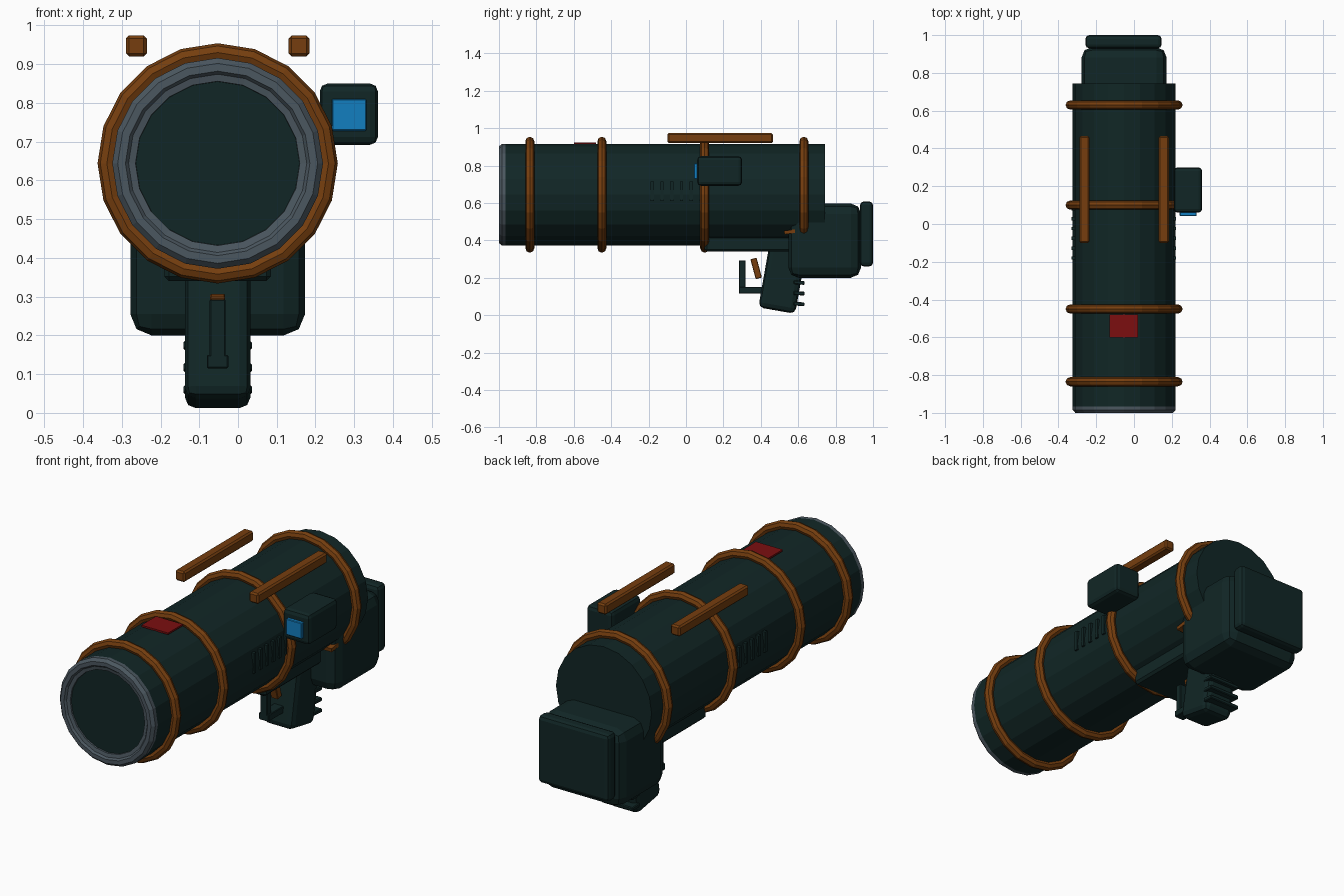
import bpy, bmesh, math
from mathutils import Matrix, Vector

if "Cube" in bpy.data.objects:
    bpy.data.objects.remove(bpy.data.objects["Cube"])

CX, CZ, SIDES = -0.0525, 0.644, 20      # barrel axis and facet count


def mat(name, rgb):
    m = bpy.data.materials.new(name)
    m.diffuse_color = (*rgb, 1)
    m.use_nodes = True
    m.node_tree.nodes["Principled BSDF"].inputs["Base Color"].default_value = m.diffuse_color
    return m


DARK = mat("dark green", (0.0055, 0.0195, 0.019))
ORANGE = mat("burnt orange", (0.18, 0.048, 0.0045))
STEEL = mat("steel grey", (0.07, 0.095, 0.115))
BLUE = mat("screen blue", (0.006, 0.21, 0.53))
RED = mat("label red", (0.2, 0.0045, 0.005))


def finish(name, bm, material):
    bmesh.ops.recalc_face_normals(bm, faces=bm.faces)
    me = bpy.data.meshes.new(name)
    bm.to_mesh(me)
    bm.free()
    me.materials.append(material)
    ob = bpy.data.objects.new(name, me)
    bpy.context.collection.objects.link(ob)
    return ob


def box(name, x, y, z, material, bevel=0.0, segments=2, tilt=0.0):
    """Box from (min, max) ranges, tilted about x in degrees."""
    lo, hi = Vector((x[0], y[0], z[0])), Vector((x[1], y[1], z[1]))
    bm = bmesh.new()
    bmesh.ops.create_cube(bm, size=1, matrix=Matrix.Diagonal((*(hi - lo), 1)))
    if bevel:
        bmesh.ops.bevel(bm, geom=bm.edges[:], offset=bevel, segments=segments,
                        profile=0.5, affect='EDGES')
    bm.transform(Matrix.Translation((lo + hi) / 2)
                 @ Matrix.Rotation(math.radians(tilt), 4, 'X'))
    return finish(name, bm, material)


def lathe(name, profile, material, closed=False):
    """Revolve (radius, y) points about the barrel axis."""
    bm = bmesh.new()
    rings = []
    for r, y in profile:
        rings.append([bm.verts.new((CX + r * math.sin(2 * math.pi * i / SIDES), y,
                                    CZ + r * math.cos(2 * math.pi * i / SIDES)))
                      for i in range(SIDES)])
    pairs = list(zip(rings, rings[1:]))
    if closed:
        pairs.append((rings[-1], rings[0]))
    else:
        bm.faces.new(rings[0])
        bm.faces.new(rings[-1])
    for a, b in pairs:
        for i in range(SIDES):
            j = (i + 1) % SIDES
            bm.faces.new((a[i], a[j], b[j], b[i]))
    return finish(name, bm, material)


# Barrel tube and muzzle
lathe("barrel", [(0.205, -0.975), (0.272, -0.965), (0.272, 0.743)], DARK)
lathe("muzzle_rim", [(0.272, -0.964), (0.272, -0.985), (0.258, -1.0), (0.238, -1.0),
                     (0.23, -0.99), (0.212, -0.986), (0.21, -0.964)], STEEL, closed=True)
lathe("muzzle_disc", [(0.213, -0.978), (0.213, -0.968)], DARK)

# Orange bands around the barrel
for n, y in enumerate((-0.835, -0.45, 0.10, 0.63)):
    lathe(f"band_{n + 1}",
          [(0.286 + 0.024 * math.cos(k * math.pi / 4), y + 0.024 * math.sin(k * math.pi / 4))
           for k in range(8)], ORANGE, closed=True)

# Parts mirrored about the barrel axis: top rails and side vents
for side, s in (("left", -1), ("right", 1)):
    x = CX + s * 0.21
    box(f"top_rail_{side}", (x - 0.027, x + 0.027), (-0.1, 0.465), (0.92, 0.974),
        ORANGE, 0.008, 1)
    for n in range(6):
        y, vx = -0.18 + 0.052 * n, CX + s * 0.266
        box(f"vent_{side}_{n + 1}", (vx - 0.012, vx + 0.01), (y - 0.009, y + 0.009),
            (0.61, 0.715), DARK)

# Red label on top
box("top_label", (-0.13, 0.022), (-0.6, -0.48), (0.914, 0.923), RED)

# Side sight with screen
box("sight_body", (0.211, 0.361), (0.06, 0.3), (0.692, 0.85), DARK, 0.02)
box("sight_screen", (0.242, 0.332), (0.043, 0.065), (0.728, 0.81), BLUE, 0.003, 1)

# Rear housing and its end plate
box("rear_housing", (-0.278, 0.173), (0.547, 0.936), (0.2, 0.597), DARK, 0.055)
box("rear_plate", (-0.257, 0.146), (0.93, 1.0), (0.261, 0.608), DARK, 0.02)
box("rear_catch", (0.11, 0.165), (0.525, 0.585), (0.436, 0.455), ORANGE, tilt=8)

# Receiver under the barrel, grip and ribs
box("receiver", (-0.19, 0.085), (0.10, 0.6), (0.34, 0.46), DARK, 0.012, 1)
box("grip", (-0.137, 0.032), (0.417, 0.617), (0.022, 0.388), DARK, 0.028, 2, -10)
for n, z in enumerate((0.06, 0.117, 0.174)):
    box(f"grip_rib_{n + 1}", (-0.141, 0.036), (0.575, 0.634), (z - 0.01, z + 0.01),
        DARK, 0.004, 1, -4)

# Trigger and guard
box("trigger", (-0.072, -0.033), (0.358, 0.392), (0.195, 0.305), ORANGE, 0.003, 1, 15)
box("guard_front", (-0.073, -0.032), (0.283, 0.318), (0.12, 0.293), DARK, 0.003, 1)
box("guard_bottom", (-0.08, -0.025), (0.283, 0.45), (0.115, 0.15), DARK, 0.003, 1)
